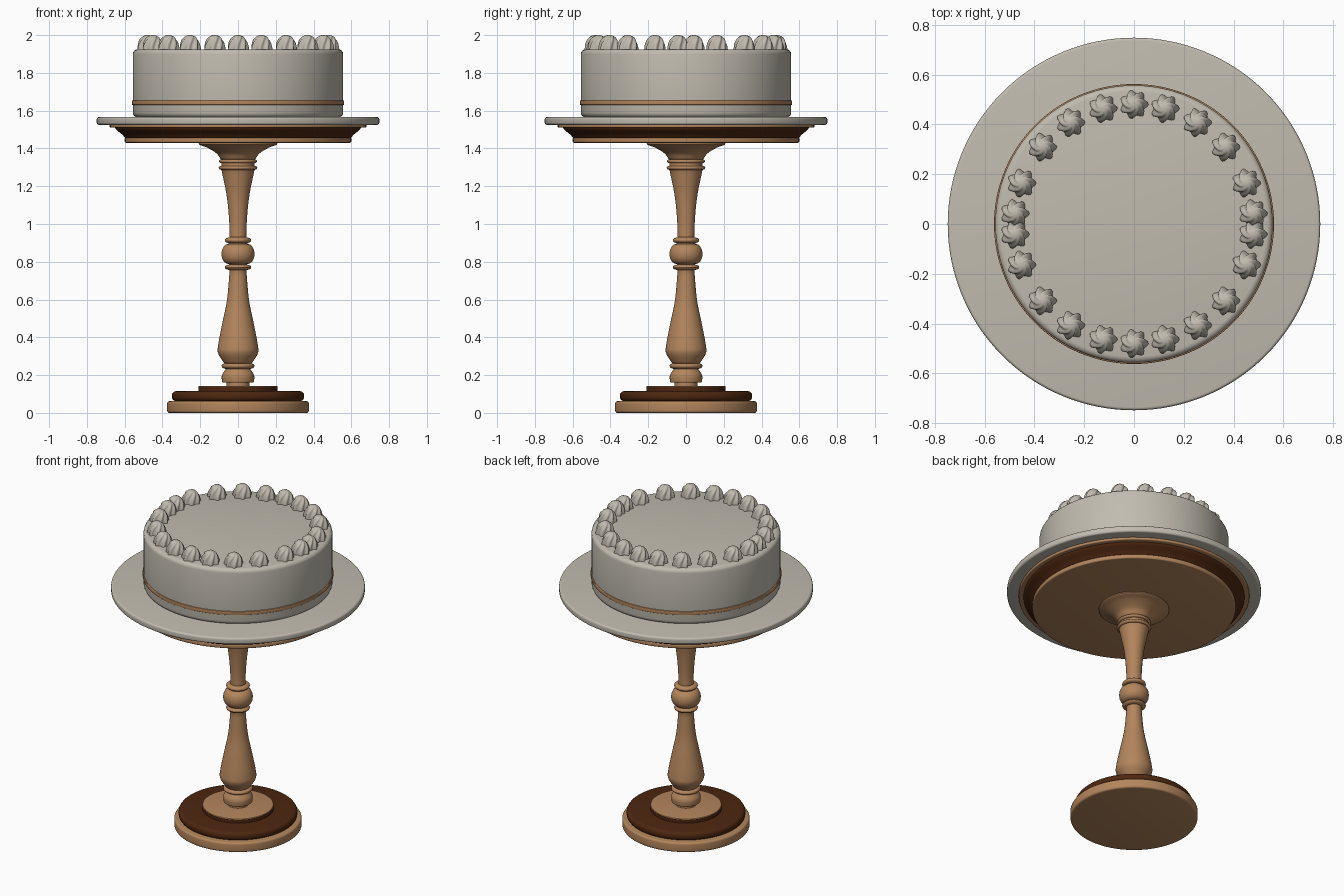
import bpy
import bmesh
from math import sin, cos, pi, radians
from mathutils import Vector

cube = bpy.data.objects.get("Cube")
if cube:
    bpy.data.objects.remove(cube, do_unlink=True)


def material(name, rgb):
    mat = bpy.data.materials.new(name)
    mat.use_nodes = True
    colour = (*rgb, 1)
    mat.diffuse_color = colour
    mat.node_tree.nodes["Principled BSDF"].inputs["Base Color"].default_value = colour
    return mat


icing = material("warm grey icing", (0.53, 0.50, 0.43))
tan = material("tan wood", (0.45, 0.235, 0.107))
dark = material("dark wood", (0.075, 0.02, 0.005))


def finish(name, bm, mat, angle=35):
    bmesh.ops.recalc_face_normals(bm, faces=bm.faces)
    mesh = bpy.data.meshes.new(name)
    bm.to_mesh(mesh)
    bm.free()
    obj = bpy.data.objects.new(name, mesh)
    bpy.context.collection.objects.link(obj)
    mesh.materials.append(mat)
    bpy.ops.object.select_all(action="DESELECT")
    obj.select_set(True)
    bpy.context.view_layer.objects.active = obj
    bpy.ops.object.shade_smooth_by_angle(angle=radians(angle))
    return obj


def loft(bm, rings):
    """Skin a stack of closed rings and cap both ends."""
    loops = [[bm.verts.new(p) for p in ring] for ring in rings]
    for low, high in zip(loops, loops[1:]):
        for i in range(len(low)):
            j = (i + 1) % len(low)
            bm.faces.new((low[i], low[j], high[j], high[i]))
    bm.faces.new(loops[0])
    bm.faces.new(loops[-1])


def lathe(name, profile, mat, sides=96):
    """Turn a bottom-to-top (radius, height) profile about the z axis."""
    bm = bmesh.new()
    turns = [2 * pi * i / sides for i in range(sides)]
    loft(bm, [[(r * cos(a), r * sin(a), z) for a in turns] for r, z in profile])
    return finish(name, bm, mat)


def disc(radius, z0, z1, edge):
    """Profile of a disc with rounded edges."""
    arc = [k * pi / 8 for k in range(5)]
    low = [(radius - edge + edge * sin(a), z0 + edge - edge * cos(a)) for a in arc]
    high = [(radius - edge + edge * cos(a), z1 - edge + edge * sin(a)) for a in arc]
    return low + high


def bead(inner, outer, z0, z1):
    """Half-round bulge of a turned post."""
    return [(inner + (outer - inner) * sin(pi * k / 8), z0 + (z1 - z0) * (1 - cos(pi * k / 8)) / 2)
            for k in range(9)]


def curve(points, steps=5):
    """Smooth curve through profile points."""
    p = [Vector(q) for q in points]
    p = [2 * p[0] - p[1]] + p + [2 * p[-1] - p[-2]]
    out = []
    for a, b, c, d in zip(p, p[1:], p[2:], p[3:]):
        for k in range(steps):
            t = k / steps
            out.append(tuple(0.5 * (2 * b + (c - a) * t + (2 * a - 5 * b + 4 * c - d) * t * t
                                    + (3 * b - a - 3 * c + d) * t ** 3)))
    return out + [tuple(p[-2])]


# Stepped foot
lathe("foot_disc", disc(0.375, 0, 0.062, 0.012), tan)
lathe("foot_moulding", [(0.345, 0.06)] + disc(0.35, 0.062, 0.115, 0.022), dark)
lathe("foot_collar", [(0.21, 0.11), (0.21, 0.136)], dark)
lathe("foot_cap", disc(0.209, 0.13, 0.142, 0.003), tan)

# Turned post: base rings, vase, centre knot, shaft, neck rings, flare
post = [(0.06, 0.14), (0.06, 0.16), (0.083, 0.162)]
post += curve([(0.085, 0.165), (0.085, 0.2), (0.065, 0.232)])
post += bead(0.07, 0.087, 0.235, 0.262)
post += curve([(0.075, 0.265), (0.105, 0.315), (0.105, 0.36), (0.082, 0.48), (0.058, 0.6), (0.044, 0.755)])
post += bead(0.045, 0.07, 0.757, 0.785)
post += bead(0.05, 0.088, 0.788, 0.895)
post += bead(0.05, 0.07, 0.9, 0.928)
post += curve([(0.045, 0.93), (0.047, 1.02), (0.06, 1.15), (0.087, 1.285)])
post += bead(0.088, 0.102, 1.287, 1.308)
post += [(0.088, 1.315)]
post += bead(0.088, 0.1, 1.322, 1.342)
post += curve([(0.092, 1.345), (0.115, 1.375), (0.165, 1.405), (0.205, 1.42), (0.205, 1.432)])
lathe("turned_post", post, tan, 64)

# Tray under the plate
lathe("tray_base", disc(0.6, 1.43, 1.458, 0.008), tan)
lathe("tray_cove", curve([(0.598, 1.456), (0.615, 1.475), (0.642, 1.497), (0.652, 1.512)]), dark)
lathe("tray_rim", disc(0.68, 1.51, 1.528, 0.006), tan)

# Plate, cake and ribbon
lathe("plate", disc(0.748, 1.525, 1.567, 0.012), icing, 128)
lathe("cake", [(0.557, 1.56)] + disc(0.557, 1.565, 1.925, 0.025), icing, 128)
lathe("ribbon", disc(0.562, 1.63, 1.654, 0.004), tan, 128)


# Piped rosettes round the cake top
def rosette(name, angle):
    centre = Vector((0.48 * cos(angle), 0.48 * sin(angle), 1.915))
    sides, levels, lobes = 42, 14, 7
    rings = []
    for k in range(levels):
        t = k / (levels - 1)
        tilt = t * pi / 2
        radius = 0.052 * max(cos(tilt), 0.03) ** 0.8
        depth = 0.13 * (1 - t ** 4)
        ring = []
        for i in range(sides):
            a = 2 * pi * i / sides
            r = radius * (1 + depth * cos(lobes * (a - 1.6 * t * t)))
            ring.append(centre + Vector((r * cos(a), r * sin(a), 0.085 * sin(tilt))))
        rings.append(ring)
    bm = bmesh.new()
    loft(bm, rings)
    finish(name, bm, icing, 60)


quarter = [5, 20, 40, 58, 75]
angles = [90, 270]
for q in quarter:
    angles += [q, 180 - q, 180 + q, 360 - q]
for n, deg in enumerate(sorted(angles)):
    rosette(f"rosette_{n + 1}", radians(deg))
